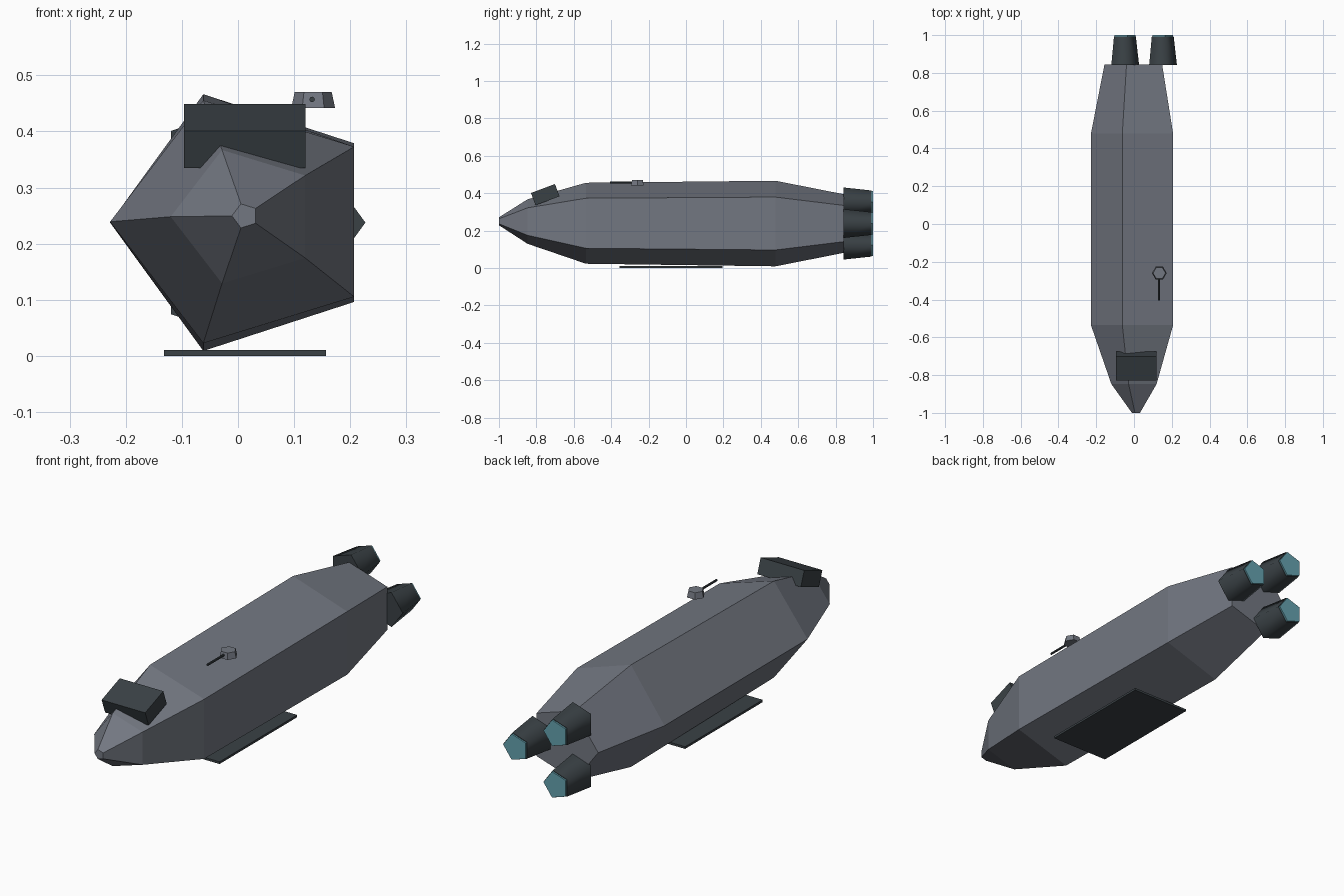
import bpy, bmesh
from math import sin, cos, radians, pi
from mathutils import Matrix

cube = bpy.data.objects.get("Cube")
if cube:
    bpy.data.objects.remove(cube, do_unlink=True)


def material(name, rgb):
    mat = bpy.data.materials.new(name)
    mat.use_nodes = True
    mat.diffuse_color = (*rgb, 1)
    mat.node_tree.nodes["Principled BSDF"].inputs["Base Color"].default_value = (*rgb, 1)
    return mat


HULL = material("hull grey", (0.17, 0.185, 0.22))
DARK = material("dark metal", (0.042, 0.053, 0.060))
GLOW = material("engine teal", (0.13, 0.36, 0.43))


def finish(name, bm, mat):
    bmesh.ops.recalc_face_normals(bm, faces=bm.faces)
    mesh = bpy.data.meshes.new(name)
    bm.to_mesh(mesh)
    bm.free()
    mesh.materials.append(mat)
    obj = bpy.data.objects.new(name, mesh)
    bpy.context.collection.objects.link(obj)
    return obj


def loft(name, rings, mat, sides=5, start=0.0):
    """Rings along y: (y, centre x, centre z, x radius, z radius)."""
    bm = bmesh.new()
    loops = []
    for y, cx, cz, rx, rz in rings:
        angles = [start + 2 * pi * i / sides for i in range(sides)]
        loops.append([bm.verts.new((cx + rx * cos(a), y, cz + rz * sin(a))) for a in angles])
    for a, b in zip(loops, loops[1:]):
        for i in range(sides):
            j = (i + 1) % sides
            bm.faces.new((a[i], a[j], b[j], b[i]))
    bm.faces.new(loops[0])
    bm.faces.new(loops[-1])
    return finish(name, bm, mat)


def box(name, size, centre, mat, tilt=0.0):
    bm = bmesh.new()
    place = Matrix.Translation(centre) @ Matrix.Rotation(tilt, 4, "X") @ Matrix.Diagonal((*size, 1))
    bmesh.ops.create_cube(bm, size=1, matrix=place)
    return finish(name, bm, mat)


CX, CZ = 0.0125, 0.2375

# Five-sided hull with a pointed nose
loft("hull", [
    (-1.0, CX, 0.2495, 0.0235, 0.0225),
    (-0.847, CX, 0.248, 0.1325, 0.125),
    (-0.535, CX, 0.239, 0.2405, 0.2275),
    (0.478, CX, CZ, 0.2405, 0.2405),
    (0.845, CX, CZ, 0.1686, 0.1645),
], HULL, start=pi)

# Bridge block tilted along the nose slope
box("bridge", (0.216, 0.137, 0.07), (0.012, -0.7525, 0.392), DARK, radians(20.5))

# Flat plate under the belly
box("belly_plate", (0.289, 0.55, 0.01), (CX, -0.08, 0.005), DARK)

# Three tapered engines around the tail, each with a glowing end
for i, label in enumerate(("left", "upper_right", "lower_right")):
    a = i * 2 * pi / 3
    x, z = CX + 0.1335 * cos(a), CZ + 0.1335 * sin(a)
    engine = loft("engine_" + label, [
        (0.843, x, z, 0.081, 0.081),
        (0.993, x, z, 0.064, 0.064),
    ], DARK)
    bpy.ops.object.select_all(action="DESELECT")
    engine.select_set(True)
    bpy.context.view_layer.objects.active = engine
    bpy.ops.object.shade_smooth_by_angle(angle=radians(78))
    loft("engine_glow_" + label, [
        (0.99, x, z, 0.061, 0.061),
        (1.0, x, z, 0.061, 0.061),
    ], GLOW)

# Small six-sided turret with a thin barrel
bm = bmesh.new()
bmesh.ops.create_cone(bm, cap_ends=True, segments=6, radius1=0.039, radius2=0.033, depth=0.028,
                      matrix=Matrix.Translation((0.134, -0.26, 0.456)) @ Matrix.Rotation(pi / 2, 4, "Z"))
finish("turret", bm, HULL)
loft("turret_barrel", [
    (-0.406, 0.132, 0.457, 0.005, 0.005),
    (-0.26, 0.132, 0.457, 0.005, 0.005),
], DARK, sides=8)
